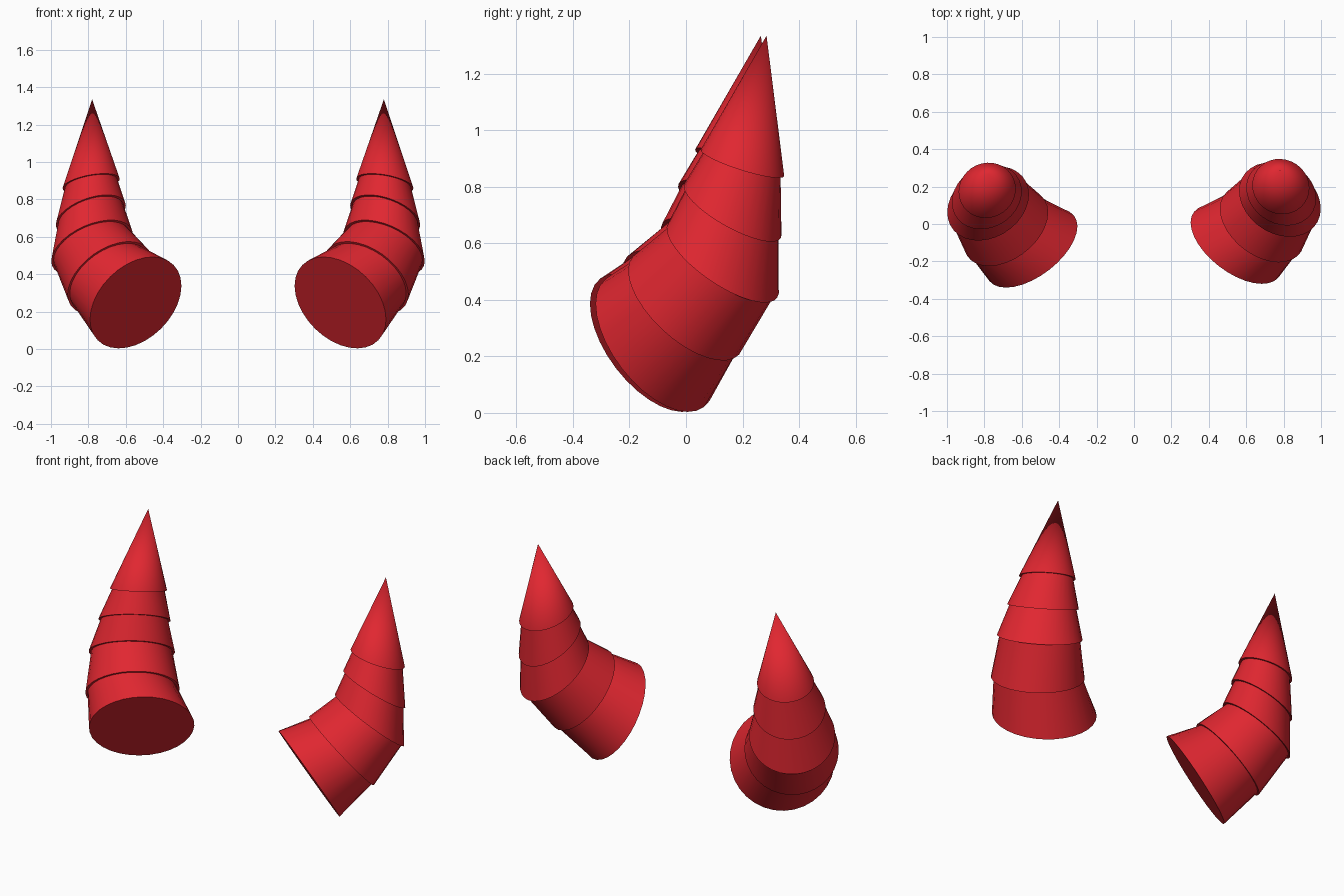
import bpy
import bmesh
from math import cos, sin, tau, radians
from mathutils import Vector

cube = bpy.data.objects.get("Cube")
if cube:
    bpy.data.objects.remove(cube, do_unlink=True)

SIDES = 32
STEP = 0.013  # how far each segment's top tucks inside the next one

# One flat red for both horns
red = bpy.data.materials.new("horn_red")
red.use_nodes = True
red.diffuse_color = (0.75, 0.02, 0.03, 1)
red.node_tree.nodes["Principled BSDF"].inputs["Base Color"].default_value = red.diffuse_color

# Horn spine: centre, facing direction and radius of each segment's lower rim
RIMS = [
    ((0.547, -0.11, 0.248), (0.52, 0.68, 0.52), 0.286),
    ((0.685, 0.00, 0.38), (0.47, 0.60, 0.65), 0.256),
    ((0.78, 0.13, 0.54), (0.36, 0.53, 0.77), 0.234),
    ((0.787, 0.165, 0.715), (0.30, 0.47, 0.83), 0.196),
    ((0.785, 0.20, 0.885), (0.17, 0.30, 0.94), 0.155),
]
TIP = (0.78, 0.285, 1.335)
NAMES = ["base", "lower", "middle", "upper", "tip"]


def ring(bm, centre, normal, radius, side, shift):
    """Circle of vertices square to the normal, mirrored by side."""
    c, n = Vector(centre), Vector(normal).normalized()
    u = (Vector((1, 0, 0)) - n * n.x).normalized()
    v = n.cross(u)
    verts = []
    for i in range(SIDES):
        a = tau * i / SIDES
        p = c + (u * cos(a) + v * sin(a)) * radius
        verts.append(bm.verts.new((p.x * side, p.y + shift, p.z)))
    return verts


def segment(name, index, side, shift):
    """Tapered horn segment with capped ends; the last one comes to a point."""
    bm = bmesh.new()
    low = ring(bm, *RIMS[index], side, shift)
    bm.faces.new(low)
    if index + 1 < len(RIMS):
        centre, normal, radius = RIMS[index + 1]
        top = ring(bm, centre, normal, radius - STEP, side, shift)
        bm.faces.new(top)
        for i in range(SIDES):
            j = (i + 1) % SIDES
            bm.faces.new((low[i], low[j], top[j], top[i]))
    else:
        point = bm.verts.new((TIP[0] * side, TIP[1] + shift, TIP[2]))
        for i in range(SIDES):
            bm.faces.new((low[i], low[(i + 1) % SIDES], point))
    bmesh.ops.recalc_face_normals(bm, faces=bm.faces)
    mesh = bpy.data.meshes.new(name)
    bm.to_mesh(mesh)
    bm.free()
    mesh.materials.append(red)
    obj = bpy.data.objects.new(name, mesh)
    bpy.context.collection.objects.link(obj)
    return obj


# Left and right horns, the right one set slightly further forward
parts = []
for label, side, shift in (("left", 1, 0), ("right", -1, -0.02)):
    for index, part in enumerate(NAMES):
        parts.append(segment(f"{label}_horn_{part}", index, side, shift))

# Smooth sides, crisp rims
bpy.ops.object.select_all(action="DESELECT")
for obj in parts:
    obj.select_set(True)
bpy.context.view_layer.objects.active = parts[0]
bpy.ops.object.shade_smooth_by_angle(angle=radians(35))
